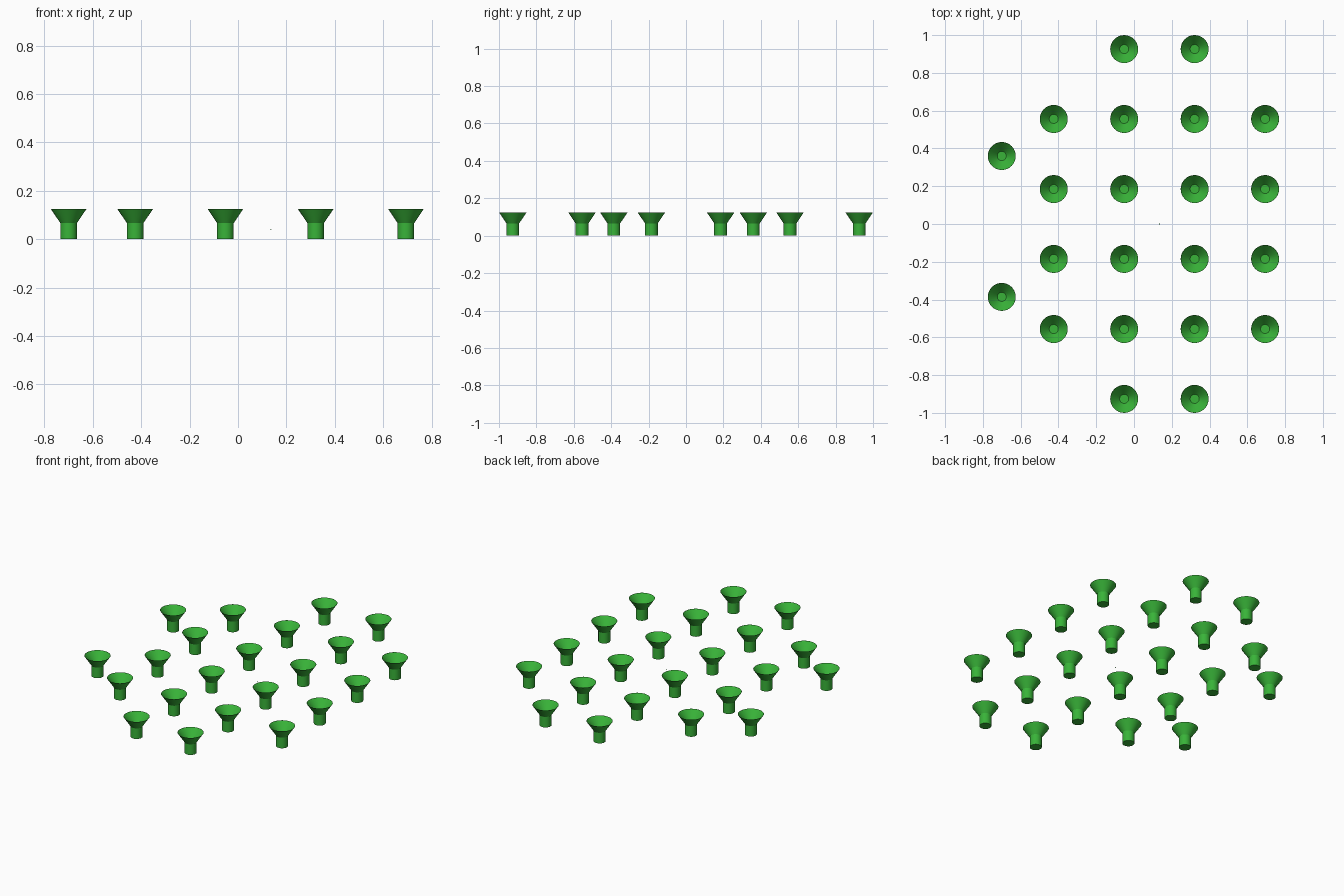
import bpy, bmesh, math

if "Cube" in bpy.data.objects:
    bpy.data.objects.remove(bpy.data.objects["Cube"])

SIDES = 32
green = bpy.data.materials.new("green")
green.diffuse_color = (0.04, 0.45, 0.04, 1)
green.use_nodes = True
green.node_tree.nodes["Principled BSDF"].inputs["Base Color"].default_value = green.diffuse_color


def lathe_mesh(name, profile):
    """Revolve (radius, z) points around z, capping both ends."""
    bm = bmesh.new()
    rings = []
    for r, z in profile:
        rings.append([bm.verts.new((r * math.cos(2 * math.pi * i / SIDES),
                                    r * math.sin(2 * math.pi * i / SIDES), z))
                      for i in range(SIDES)])
    for a, b in zip(rings, rings[1:]):
        for i in range(SIDES):
            j = (i + 1) % SIDES
            bm.faces.new((a[i], a[j], b[j], b[i]))
    bm.faces.new(rings[0][::-1])
    bm.faces.new(rings[-1])
    bmesh.ops.recalc_face_normals(bm, faces=bm.faces)
    me = bpy.data.meshes.new(name)
    bm.to_mesh(me)
    bm.free()
    me.materials.append(green)
    me.shade_smooth()
    me.set_sharp_from_angle(angle=math.radians(30))
    return me


def place(name, mesh, x, y, z=0):
    ob = bpy.data.objects.new(name, mesh)
    ob.location = (x, y, z)
    bpy.context.collection.objects.link(ob)


# Funnel: solid stem, flared cup, hollow inside down to a small floor
funnel = lathe_mesh("funnel", [(0.034, 0), (0.034, 0.066), (0.074, 0.125),
                               (0.0735, 0.125), (0.024, 0.07)])

# Grid columns: x position and the y distances mirrored front to back
columns = {-0.425: (0.185, 0.556),
           -0.052: (0.185, 0.556, 0.926),
           0.321: (0.185, 0.556, 0.926),
           0.694: (0.185, 0.556)}
spots = [(x, s * y) for x, ys in columns.items() for y in ys for s in (-1, 1)]
# Two outlying funnels on the left
spots += [(-0.70, 0.36), (-0.70, -0.386)]
for n, (x, y) in enumerate(spots, 1):
    place(f"funnel_{n:02d}", funnel, x, y)

# Tiny speck in the middle of the grid
speck = lathe_mesh("centre_speck", [(0.003, 0), (0.003, 0.002)])
place("centre_speck", speck, 0.135, 0, 0.04)
